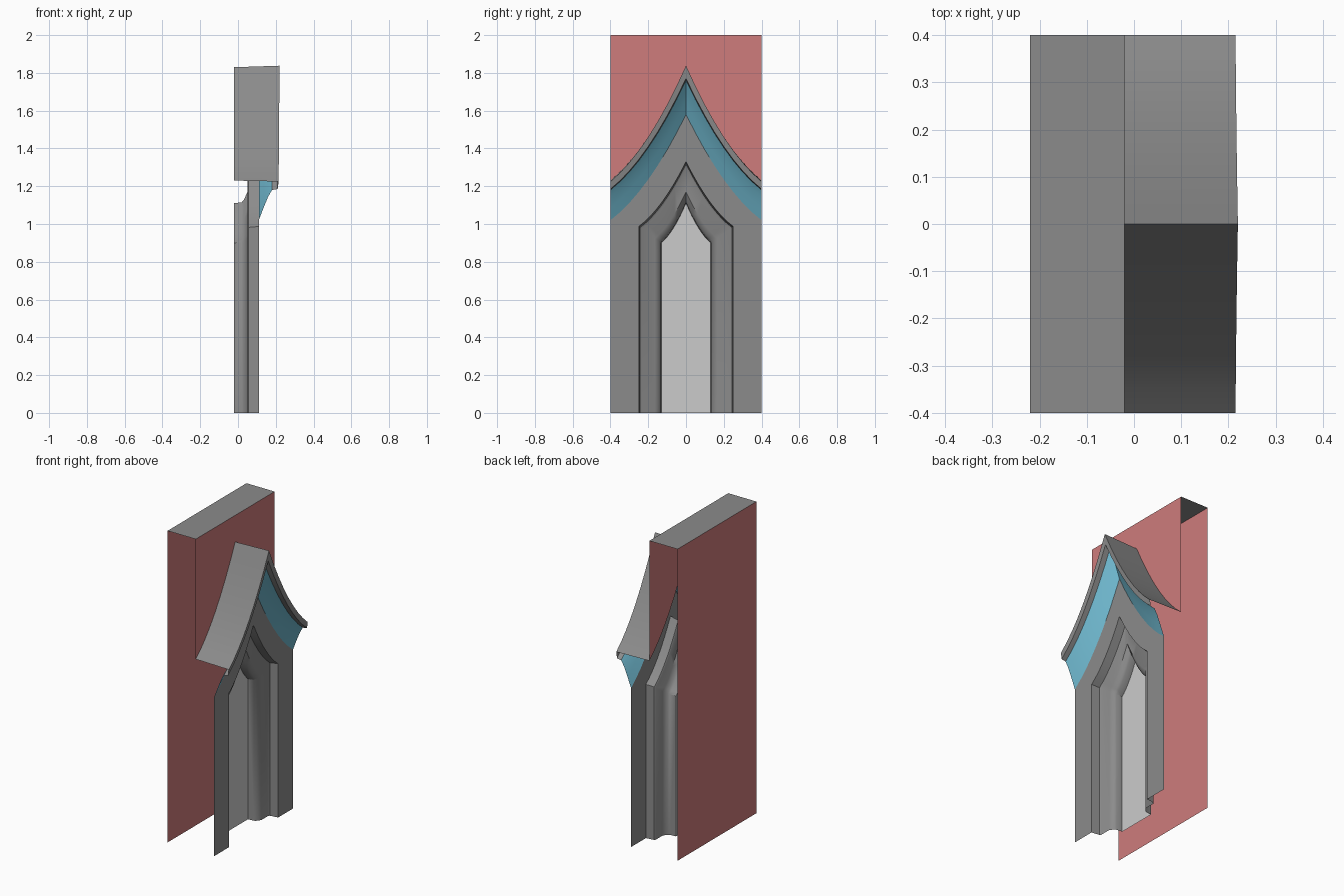
import bpy, math

if "Cube" in bpy.data.objects:
    bpy.data.objects.remove(bpy.data.objects["Cube"])

def material(name, rgb):
    m = bpy.data.materials.new(name)
    m.diffuse_color = (*rgb, 1)
    m.use_nodes = True
    m.node_tree.nodes["Principled BSDF"].inputs["Base Color"].default_value = m.diffuse_color
    return m

RED = material("red_wall", (0.62, 0.2, 0.2))
BLUE = material("blue_cove", (0.16, 0.48, 0.62))
STONE = material("grey_stone", (0.26, 0.26, 0.26))
PANE = material("pale_pane", (0.62, 0.62, 0.62))
N = 8  # segments per half arch

def arch(x, w, spring, peak, jamb=False, bulge=0):
    """Pointed concave arch in the YZ plane, optionally with straight jambs to the floor."""
    pts = []
    for i in range(-N, N + 1):
        u = 1 - abs(i) / N
        g = 0.54 * u + 0.46 * u * u
        pts.append((x + bulge * g, w * i / N, spring + (peak - spring) * g))
    if jamb:
        pts = [(x, -w, 0)] + pts + [(x, w, 0)]
    return pts

def level(x, z):
    return [(x, 0.4 * i / N, z) for i in range(-N, N + 1)]

def finish(name, verts, faces, mat, smooth=True):
    me = bpy.data.meshes.new(name)
    me.from_pydata(verts, [], faces)
    me.materials.append(mat)
    ob = bpy.data.objects.new(name, me)
    bpy.context.collection.objects.link(ob)
    if smooth:
        bpy.ops.object.select_all(action='DESELECT')
        ob.select_set(True)
        bpy.context.view_layer.objects.active = ob
        bpy.ops.object.shade_smooth_by_angle(angle=math.radians(40))
    return ob

def loft(name, rails, mat, smooth=True):
    n = len(rails[0])
    faces = [(r * n + i, r * n + i + 1, (r + 1) * n + i + 1, (r + 1) * n + i)
             for r in range(len(rails) - 1) for i in range(n - 1)]
    return finish(name, [p for rail in rails for p in rail], faces, mat, smooth)

# window pane filling the inner opening
opening = arch(-0.02, 0.13, 0.90, 1.11, True)
finish("pane", opening, [tuple(range(len(opening)))[::-1]], PANE, False)

# stepped frame moulding and flat outer band
frame = [(-0.02, 0.13, 0.90, 1.11), (0.02, 0.133, 0.903, 1.115),
         (0.032, 0.14, 0.91, 1.13), (0.05, 0.165, 0.925, 1.17),
         (0.05, 0.235, 0.975, 1.30), (0.056, 0.243, 0.982, 1.318),
         (0.11, 0.25, 0.987, 1.33), (0.11, 0.40, 1.02, 1.58)]
loft("frame", [arch(*f, True) for f in frame], STONE)

# blue cove under the hood
cove = [(0.11, 1.02, 1.58), (0.135, 1.085, 1.65), (0.16, 1.145, 1.715), (0.18, 1.18, 1.76)]
loft("cove", [arch(x, 0.4, s, p) for x, s, p in cove], BLUE)

# projecting hood with lip
loft("hood", [arch(0.18, 0.4, 1.18, 1.76), arch(0.21, 0.4, 1.185, 1.77, bulge=0.005),
              arch(0.215, 0.4, 1.225, 1.838, bulge=0.005),
              arch(-0.02, 0.4, 1.23, 1.83)], STONE)

# wall above the hood, wall top and back
loft("upper_wall", [arch(-0.02, 0.4, 1.23, 1.83), level(-0.02, 2)], RED, False)
loft("wall_top", [level(-0.02, 2), level(-0.22, 2)], STONE, False)
loft("back_wall", [level(-0.22, 2), level(-0.22, 0)], RED, False)
